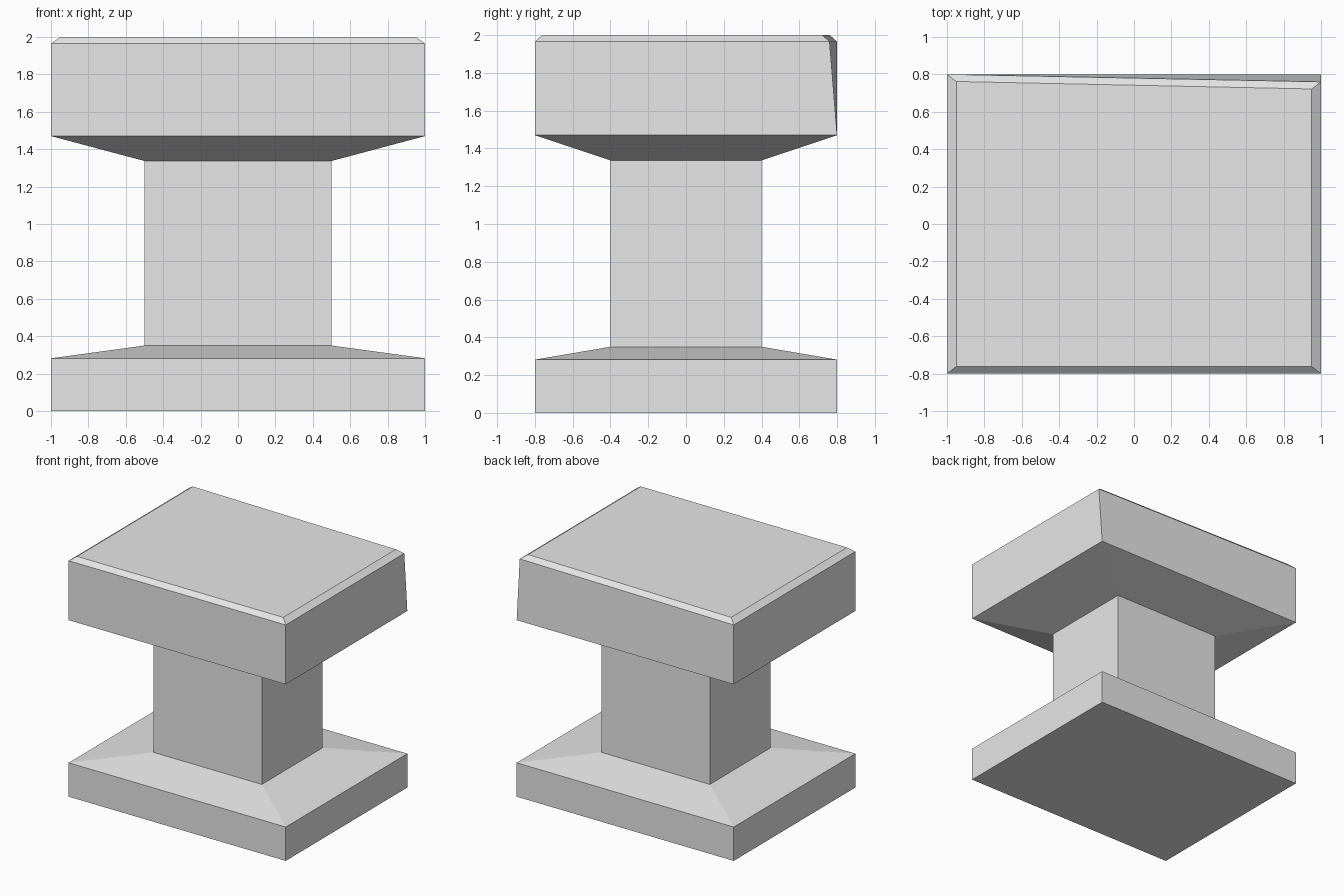
import bpy, bmesh

if "Cube" in bpy.data.objects:
    bpy.data.objects.remove(bpy.data.objects["Cube"])

# One flat stone colour
stone = bpy.data.materials.new("light_grey_stone")
stone.diffuse_color = (0.8, 0.8, 0.8, 1)
stone.use_nodes = True
stone.node_tree.nodes["Principled BSDF"].inputs["Base Color"].default_value = stone.diffuse_color

# Rectangular rings from bottom to top: half width, half depth, height,
# and how far the worn back-right corner is pulled forward
RINGS = [
    (1.00, 0.80, 0.000, 0.0),
    (1.00, 0.80, 0.282, 0.0),   # foot slab
    (0.50, 0.40, 0.350, 0.0),   # foot slope
    (0.50, 0.40, 1.337, 0.0),   # shaft
    (1.00, 0.80, 1.470, 0.0),   # flare under the cap
    (1.00, 0.80, 1.965, 0.04),  # cap slab
    (0.95, 0.762, 2.000, 0.04), # bevelled top
]

bm = bmesh.new()
rings = []
for hx, hy, z, worn in RINGS:
    corners = [(-hx, -hy), (hx, -hy), (hx, hy - worn), (-hx, hy)]
    rings.append([bm.verts.new((x, y, z)) for x, y in corners])

# Skin the rings and close both ends
for low, high in zip(rings, rings[1:]):
    for i in range(4):
        j = (i + 1) % 4
        bm.faces.new((low[i], low[j], high[j], high[i]))
bm.faces.new(rings[0][::-1])
bm.faces.new(rings[-1])

mesh = bpy.data.meshes.new("pedestal")
bm.to_mesh(mesh)
bm.free()
mesh.materials.append(stone)
pedestal = bpy.data.objects.new("pedestal", mesh)
bpy.context.collection.objects.link(pedestal)
